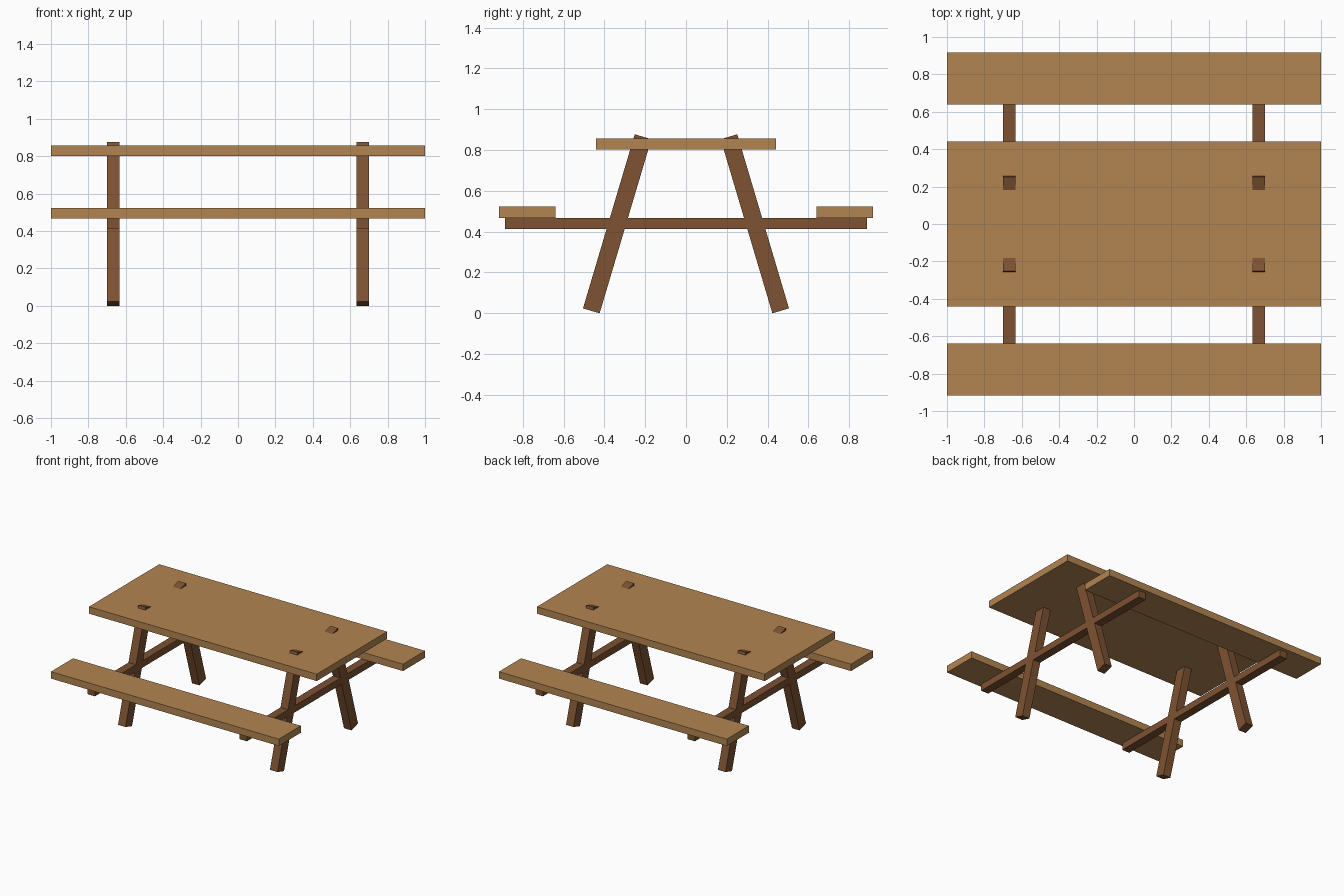
import bpy
from math import atan2, hypot

if "Cube" in bpy.data.objects:
    bpy.data.objects.remove(bpy.data.objects["Cube"])


def material(name, color):
    mat = bpy.data.materials.new(name)
    mat.diffuse_color = (*color, 1)
    mat.use_nodes = True
    mat.node_tree.nodes["Principled BSDF"].inputs["Base Color"].default_value = mat.diffuse_color
    return mat


light_wood = material("light_wood", (0.45, 0.235, 0.085))
dark_wood = material("dark_wood", (0.205, 0.085, 0.032))


def beam(name, center, size, mat, tilt=0):
    bpy.ops.mesh.primitive_cube_add(size=1, location=center, rotation=(tilt, 0, 0))
    ob = bpy.context.object
    ob.name = name
    ob.scale = size
    ob.data.materials.append(mat)
    return ob


# Table top
beam("table_top", (0, 0, 0.829), (2, 0.882, 0.055), light_wood)

# Bench seats along front and back
for side, label in ((-1, "front"), (1, "back")):
    beam(label + "_bench", (0, side * 0.778, 0.4955), (2, 0.277, 0.055), light_wood)

# Leg centre line in the y-z plane, from foot to top
foot, top = (0.464, 0.012), (0.2105, 0.865)
dy, dz = top[0] - foot[0], top[1] - foot[1]
leg_length, leg_tilt = hypot(dy, dz), atan2(-dy, dz)
mid_y, mid_z = (foot[0] + top[0]) / 2, (foot[1] + top[1]) / 2

# Two end frames: a cross beam and a pair of splayed legs through the top
for end, end_label in ((-1, "left"), (1, "right")):
    x = end * 0.667
    beam(end_label + "_cross_beam", (x, 0, 0.441), (0.066, 1.776, 0.054), dark_wood)
    for side, label in ((-1, "front"), (1, "back")):
        beam(f"{label}_{end_label}_leg", (x, side * mid_y, mid_z),
             (0.066, 0.085, leg_length), dark_wood, side * leg_tilt)
